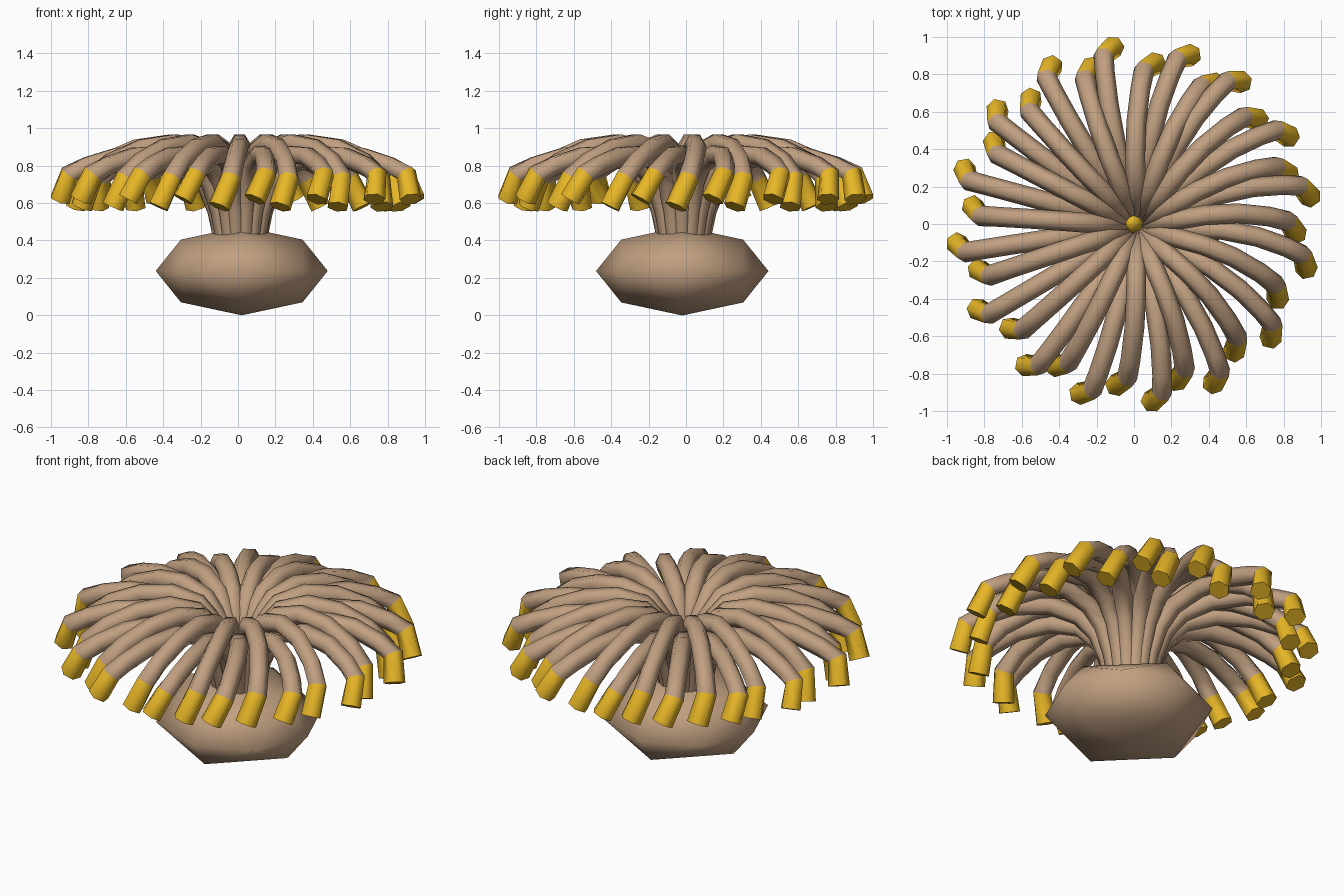
import bpy, bmesh
from math import sin, cos, radians, tau
from mathutils import Vector

if "Cube" in bpy.data.objects:
    bpy.data.objects.remove(bpy.data.objects["Cube"])


def material(name, rgb):
    m = bpy.data.materials.new(name)
    m.diffuse_color = (*rgb, 1)
    m.use_nodes = True
    m.node_tree.nodes["Principled BSDF"].inputs["Base Color"].default_value = m.diffuse_color
    return m


TAN = material("tan", (0.53, 0.35, 0.22))
GOLD = material("gold", (0.80, 0.47, 0.02))
CENTRE = Vector((0.02, -0.02, 0))


def finish(name, bm, mats, angle):
    bmesh.ops.recalc_face_normals(bm, faces=bm.faces)
    me = bpy.data.meshes.new(name)
    bm.to_mesh(me)
    bm.free()
    for m in mats:
        me.materials.append(m)
    ob = bpy.data.objects.new(name, me)
    bpy.context.collection.objects.link(ob)
    bpy.context.view_layer.objects.active = ob
    ob.select_set(True)
    bpy.ops.object.shade_smooth_by_angle(angle=radians(angle))
    ob.select_set(False)
    return ob


def faceted_ball(name, centre, radius, height, mat):
    # once-subdivided octahedron, shaded smooth
    bm = bmesh.new()
    for x in (-1, 0, 1):
        for y in (-1, 0, 1):
            for z in (-1, 0, 1):
                if abs(x) + abs(y) + abs(z) in (1, 2):
                    v = Vector((x, y, z)).normalized()
                    bm.verts.new(centre + Vector((v.x * radius, v.y * radius, v.z * height)))
    bmesh.ops.convex_hull(bm, input=bm.verts)
    finish(name, bm, [mat], 180)


def sweep(bm, points, radii, sides=6):
    # closed tube along a path; the last segment is the coloured tip
    rings = []
    for i, p in enumerate(points):
        t = (points[min(i + 1, len(points) - 1)] - points[max(i - 1, 0)]).normalized()
        side = Vector((-p.y, p.x, 0))
        side = (side - t * side.dot(t)).normalized()
        up = side.cross(t)
        rings.append([bm.verts.new(p + radii[i] * (side * cos(tau * k / sides) + up * sin(tau * k / sides)))
                      for k in range(sides)])
    for a, b in zip(rings, rings[1:]):
        for k in range(sides):
            n = (k + 1) % sides
            face = bm.faces.new((a[k], a[n], b[n], b[k]))
            face.material_index = int(b is rings[-1])
    bm.faces.new(rings[0])
    bm.faces.new(rings[-1]).material_index = 1


# body and the small centre bud
faceted_ball("body", CENTRE + Vector((0, 0, 0.237)), 0.46, 0.237, TAN)
faceted_ball("centre_bud", Vector((-0.01, 0.01, 0.62)), 0.06, 0.08, GOLD)

# flat long arms and arched short arms as (radius, height), last point is the tip end
LONG = [(0.10, 0.40), (0.13, 0.56), (0.19, 0.71), (0.29, 0.81), (0.46, 0.86),
        (0.66, 0.85), (0.82, 0.80), (0.915, 0.755), (0.955, 0.62)]
SHORT = [(0.06, 0.40), (0.08, 0.60), (0.13, 0.77), (0.23, 0.88), (0.38, 0.92),
         (0.55, 0.895), (0.72, 0.82), (0.825, 0.735), (0.87, 0.58)]
# angle of each tip
LONG_ANGLES = [97.6, 72.4, 53.8, 30.3, 9.7, -13.6, -39, -62.7, -83.4, -106.8,
               -126.6, -150.5, -172.8, 163, 141, 118.4]
SHORT_ANGLES = [83.4, 60.8, 41, 18.5, -2.4, -26.6, -51, -73.8, -95.4, -118,
                -139, -162.7, 174.7, 150.6, 130.4, 106]

arms = bmesh.new()
for profile, angles in ((LONG, LONG_ANGLES), (SHORT, SHORT_ANGLES)):
    end = profile[-1][0]
    for deg in angles:
        swirl = 4 + 4.5 * cos(radians(deg))
        path = []
        for i, (r, z) in enumerate(profile):
            f = r / end
            lean = -1.2 if i == len(profile) - 1 else 2.3
            a = radians(deg + lean + swirl * min(1, (1 - f * f) * 1.3))
            path.append(Vector((r * cos(a), r * sin(a), z)) + CENTRE * (1 - f) * 0.7)
        sweep(arms, path, [0.045, 0.05, 0.052, 0.053, 0.053, 0.053, 0.053, 0.056, 0.06])
finish("tentacles", arms, [TAN, GOLD], 62)
